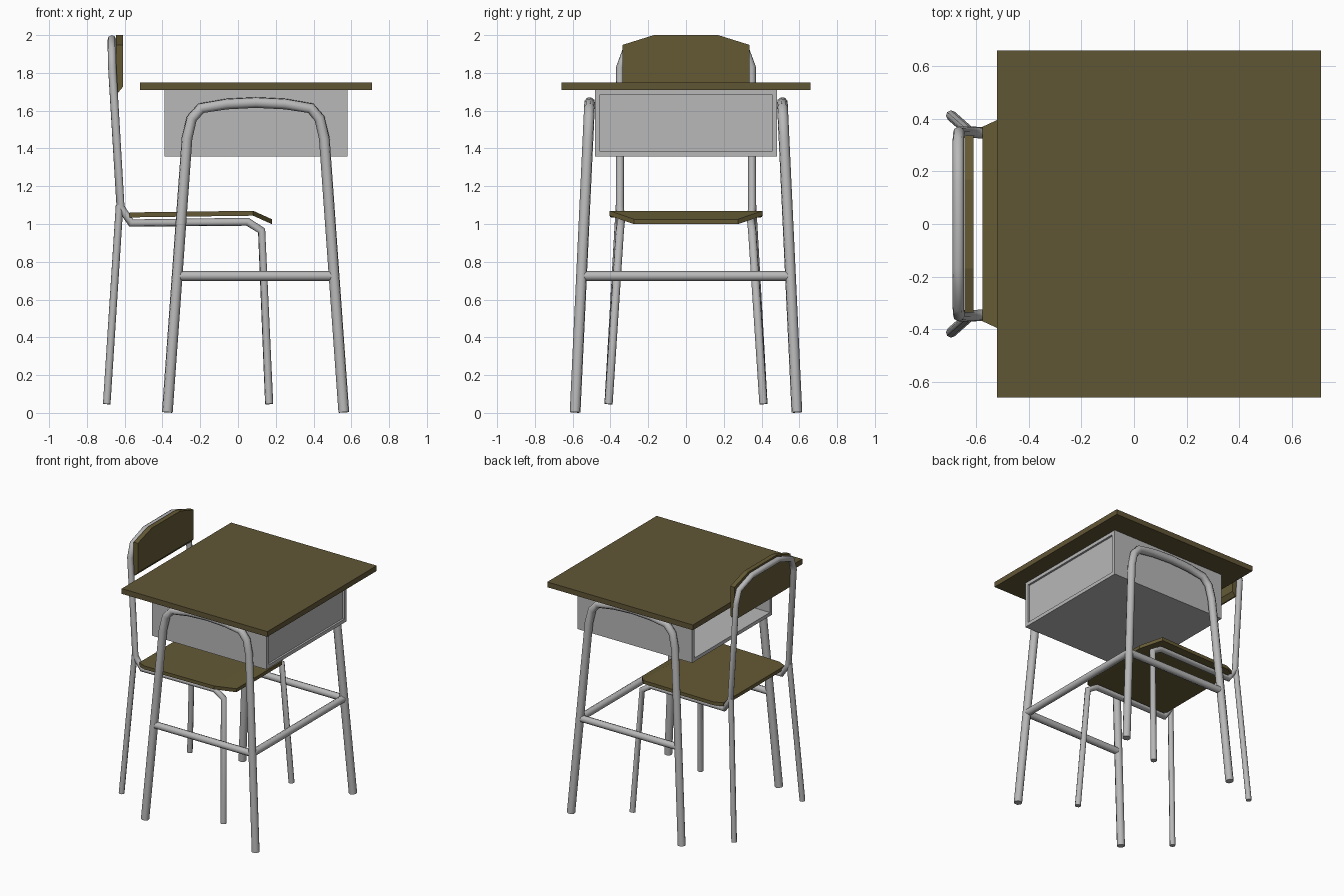
import bpy, bmesh

if "Cube" in bpy.data.objects:
    bpy.data.objects.remove(bpy.data.objects["Cube"])

def material(name, rgb):
    m = bpy.data.materials.new(name)
    m.diffuse_color = (*rgb, 1)
    m.use_nodes = True
    m.node_tree.nodes["Principled BSDF"].inputs["Base Color"].default_value = m.diffuse_color
    return m

DESK_WOOD = material("desk wood", (0.118, 0.092, 0.036))
CHAIR_WOOD = material("chair wood", (0.13, 0.102, 0.036))
METAL = material("grey metal", (0.48, 0.48, 0.48))

def finish(name, mesh, mat, smooth=None):
    mesh.materials.clear()
    mesh.materials.append(mat)
    ob = bpy.data.objects.new(name, mesh)
    bpy.context.collection.objects.link(ob)
    if smooth:
        bpy.ops.object.select_all(action='DESELECT')
        bpy.context.view_layer.objects.active = ob
        ob.select_set(True)
        bpy.ops.object.shade_smooth_by_angle(angle=smooth)
    return ob

def tube(name, pts, r):
    """Eight-sided capped pipe along a polyline."""
    cu = bpy.data.curves.new(name, 'CURVE')
    cu.dimensions = '3D'
    cu.bevel_depth, cu.bevel_resolution, cu.use_fill_caps = r, 2, True
    sp = cu.splines.new('POLY')
    sp.points.add(len(pts) - 1)
    for p, co in zip(sp.points, pts):
        p.co = (*co, 1)
    tmp = bpy.data.objects.new(name + "_path", cu)
    bpy.context.collection.objects.link(tmp)
    bpy.context.view_layer.update()
    mesh = bpy.data.meshes.new_from_object(tmp.evaluated_get(bpy.context.evaluated_depsgraph_get()))
    bpy.data.objects.remove(tmp)
    bm = bmesh.new()
    bm.from_mesh(mesh)
    bmesh.ops.remove_doubles(bm, verts=bm.verts, dist=1e-5)
    bmesh.ops.recalc_face_normals(bm, faces=bm.faces)
    bm.to_mesh(mesh)
    bm.free()
    return finish(name, mesh, METAL, 0.95)

def loft(name, rings, mat):
    """Closed solid through equal-sized rings of points."""
    bm = bmesh.new()
    rs = [[bm.verts.new(p) for p in ring] for ring in rings]
    n = len(rs[0])
    for a, b in zip(rs, rs[1:]):
        for i in range(n):
            bm.faces.new((a[i], a[(i + 1) % n], b[(i + 1) % n], b[i]))
    bm.faces.new(rs[0])
    bm.faces.new(rs[-1])
    bmesh.ops.recalc_face_normals(bm, faces=bm.faces)
    mesh = bpy.data.meshes.new(name)
    bm.to_mesh(mesh)
    bm.free()
    return finish(name, mesh, mat)

def box(name, x0, x1, y0, y1, z0, z1, mat):
    return loft(name, [[(x, y0, z0), (x, y1, z0), (x, y1, z1), (x, y0, z1)] for x in (x0, x1)], mat)

# Desk top and the book box, open towards the chair
box("desk_top", -0.52, 0.71, -0.66, 0.66, 1.71, 1.75, DESK_WOOD)
box("box_floor", -0.39, 0.58, -0.483, 0.483, 1.358, 1.385, METAL)
box("box_ceiling", -0.39, 0.58, -0.455, 0.455, 1.685, 1.71, METAL)
box("box_end_panel", 0.54, 0.565, -0.455, 0.455, 1.385, 1.685, METAL)
for s, side in ((-1, "front"), (1, "back")):
    y0, y1 = sorted((s * 0.455, s * 0.483))
    box("box_wall_" + side, -0.39, 0.58, y0, y1, 1.385, 1.71, METAL)

# Desk leg frames: arched pipes leaning outwards at the feet
arch = [(-0.374, 0), (-0.27, 1.45), (-0.245, 1.555), (-0.195, 1.61), (-0.06, 1.632), (0.095, 1.64),
        (0.25, 1.632), (0.385, 1.61), (0.432, 1.555), (0.457, 1.45), (0.56, 0)]
for s, side in ((-1, "front"), (1, "back")):
    tube("desk_legs_" + side, [(x, s * (0.587 - 0.047 * z), z + 0.003) for x, z in arch], 0.029)
    tube("side_bar_" + side, [(-0.322, s * 0.553, 0.725), (0.508, s * 0.553, 0.725)], 0.026)
tube("cross_bar", [(0.508, -0.553, 0.725), (0.508, 0.553, 0.725)], 0.026)

# Chair frame: one pipe from front foot, under the seat, over the back and down again
half = [(0.165, 0.41, 0.047), (0.125, 0.35, 0.965), (0.05, 0.345, 1.012), (-0.565, 0.345, 1.005),
        (-0.622, 0.35, 1.09), (-0.666, 0.348, 1.83), (-0.668, 0.315, 1.925), (-0.668, 0.16, 1.978)]
tube("chair_frame", half + [(x, -y, z) for x, y, z in reversed(half)], 0.022)
for s, side in ((-1, "front"), (1, "back")):
    tube("chair_rear_leg_" + side, [(-0.695, s * 0.412, 0.047), (-0.627, s * 0.352, 1.1)], 0.02)

# Seat: flat board with a drooping, tapered front lip
sections = [(-0.575, 0.37, 1.06), (-0.51, 0.40, 1.062), (0.08, 0.405, 1.07), (0.18, 0.275, 1.025)]
loft("seat", [[(x, -w, z - 0.026), (x, w, z - 0.026), (x, w, z), (x, -w, z)] for x, w, z in sections], CHAIR_WOOD)

# Backrest: plate with clipped upper corners and a bevelled lower edge
loft("backrest", [[(-0.645, y, 1.695), (-0.635, y, 1.695), (-0.61, y, 1.725), (-0.61, y, t), (-0.645, y, t)]
                  for y, t in ((-0.337, 1.948), (-0.17, 2.0), (0.17, 2.0), (0.337, 1.948))], CHAIR_WOOD)
